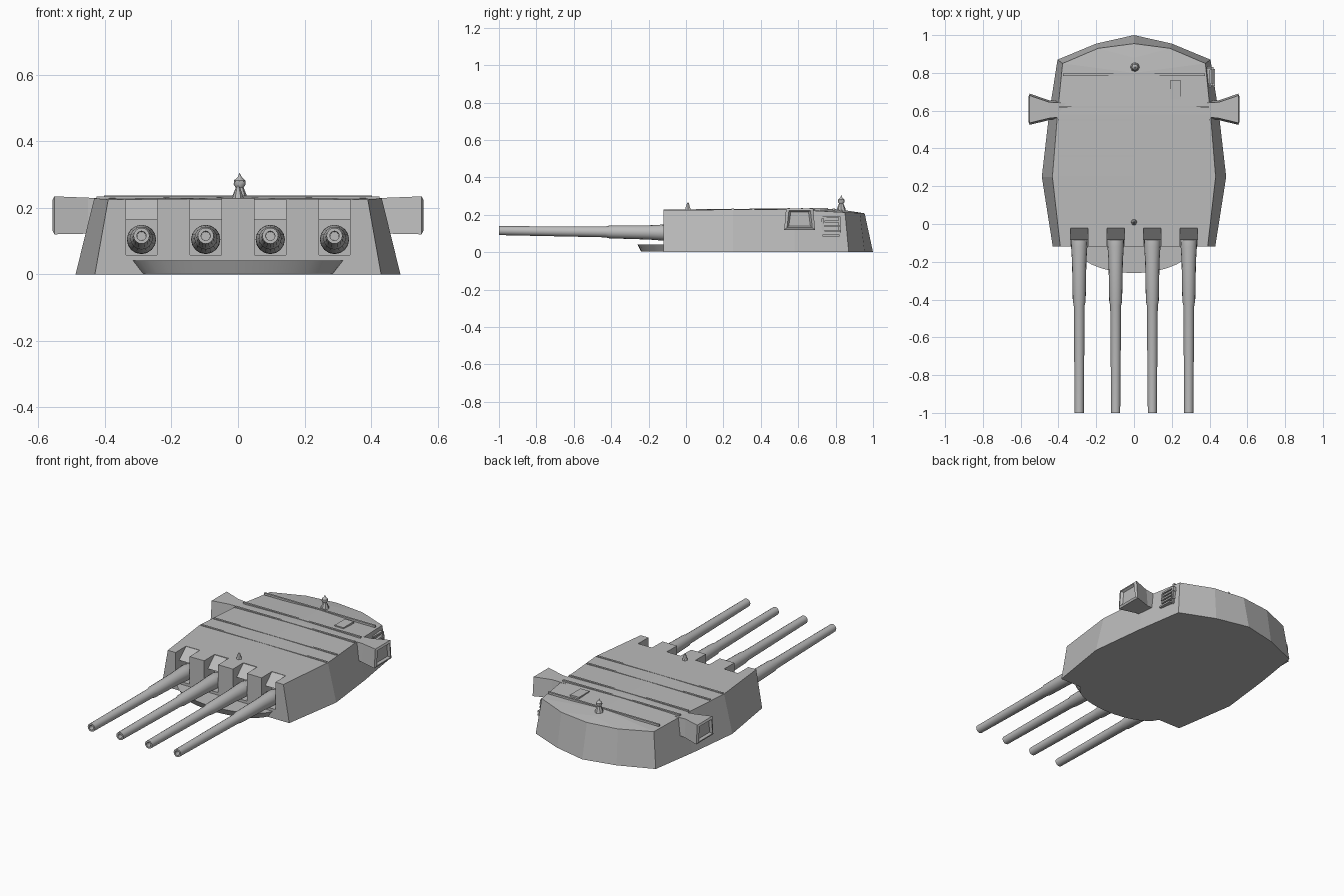
import bpy, bmesh, math
from mathutils import Matrix, Vector

if "Cube" in bpy.data.objects:
    bpy.data.objects.remove(bpy.data.objects["Cube"])

grey = bpy.data.materials.new("naval_grey")
grey.diffuse_color = (0.5, 0.5, 0.5, 1)
grey.use_nodes = True
grey.node_tree.nodes["Principled BSDF"].inputs["Base Color"].default_value = grey.diffuse_color


def finish(name, bm, smooth=None):
    bmesh.ops.remove_doubles(bm, verts=bm.verts, dist=0.0005)
    bmesh.ops.recalc_face_normals(bm, faces=bm.faces)
    me = bpy.data.meshes.new(name)
    bm.to_mesh(me)
    bm.free()
    me.materials.append(grey)
    ob = bpy.data.objects.new(name, me)
    bpy.context.collection.objects.link(ob)
    bpy.ops.object.select_all(action='DESELECT')
    ob.select_set(True)
    bpy.context.view_layer.objects.active = ob
    if smooth:
        bpy.ops.object.shade_smooth_by_angle(angle=math.radians(smooth))
    return ob


def face(bm, pts):
    bm.faces.new([bm.verts.new(p) for p in pts])


def add_box(bm, lo, hi):
    lo, hi = Vector(lo), Vector(hi)
    m = Matrix.Translation((lo + hi) / 2) @ Matrix.Diagonal((*(hi - lo), 1))
    bmesh.ops.create_cube(bm, size=1, matrix=m)


def lathe(name, profile, n, place, smooth=40):
    """Spin (radius, height) pairs; place maps a local point to the model."""
    bm = bmesh.new()
    rings = []
    for r, h in profile:
        ring = []
        for i in range(n):
            a = 2 * math.pi * i / n
            ring.append(place(r * math.cos(a), r * math.sin(a), h))
        rings.append(ring)
    verts = [[bm.verts.new(p) for p in ring] for ring in rings]
    for a, b in zip(verts, verts[1:]):
        for i in range(n):
            j = (i + 1) % n
            bm.faces.new((a[i], a[j], b[j], b[i]))
    bmesh.ops.dissolve_degenerate(bm, dist=0.0005, edges=bm.edges)
    return finish(name, bm, smooth)


# Gunhouse: sloped walls, slightly cambered roof, pointed rear
base = [(.43, -.12, 0), (.488, .25, 0), (.45, .58, 0), (.405, .87, 0), (.2, .955, 0), (0, 1, 0)]
rim = [(.39, -.12, .225), (.432, .25, .228), (.405, .58, .228), (.378, .85, .213), (.19, .93, .21), (0, .955, .208)]
spine = [(0, -.12, .228), (0, .25, .232), (0, .58, .234), (0, .8, .23), (0, .88, .22), (0, .955, .208)]
bm = bmesh.new()
for s in (1, -1):
    b, t, c = [[(s * x, y, z) for x, y, z in row] for row in (base, rim, spine)]
    for i in range(5):
        face(bm, (b[i], b[i + 1], t[i + 1], t[i]))
        face(bm, (t[i], t[i + 1], c[i + 1], c[i]) if i < 4 else (t[i], t[i + 1], c[i]))
    face(bm, (b[0], t[0], c[0], (0, -.12, 0)))
    face(bm, b + [(0, -.12, 0)])
body = finish("gunhouse", bm)

# Gun ports cut through the front wall and roof edge
gun_x = (-.29, -.097, .097, .29)
bm = bmesh.new()
for x in gun_x:
    add_box(bm, (x - .047, -.2, .058), (x + .047, -.02, .4))
cutter = finish("port_cutter", bm)
cutter.hide_render = True
bpy.context.view_layer.objects.active = body
mod = body.modifiers.new("ports", 'BOOLEAN')
mod.operation = 'DIFFERENCE'
mod.solver = 'EXACT'
mod.object = cutter
bpy.ops.object.modifier_apply(modifier=mod.name)
bpy.data.objects.remove(cutter)

# Sloped plates closing the back of each port
bm = bmesh.new()
for x in gun_x:
    l, r = x - .047, x + .047
    face(bm, ((l, -.085, .165), (r, -.085, .165), (r, -.02, .225), (l, -.02, .225)))
    face(bm, ((l, -.085, .165), (r, -.085, .165), (r, -.02, .165), (l, -.02, .165)))
finish("port_hoods", bm)

# Barrels: domed breech, stepped sleeve, slim tapered tube, open muzzle
gun = [(0, -.02), (.025, -.025), (.038, -.045), (.044, -.075), (.043, -.12), (.038, -.2),
       (.034, -.41), (.029, -.43), (.024, -.99), (.024, -1), (.014, -1), (.013, -.93), (0, -.93)]
for k, gx in enumerate(gun_x):
    lathe(f"barrel_{k + 1}", gun, 16,
          lambda a, b, h, gx=gx: (gx + a, h, .105 - .012 * (h + .12) + b))

# Curved apron under the guns
bm = bmesh.new()
upper, lower = [], []
for i in range(17):
    a = math.pi * i / 16
    cx, sy = math.cos(a), math.sin(a)
    upper.append((.32 * cx, -.1 - .16 * sy, .042))
    lower.append((.29 * cx, -.1 - .14 * sy, .003))
for i in range(16):
    face(bm, (upper[i], upper[i + 1], lower[i + 1], lower[i]))
face(bm, upper)
face(bm, lower)
face(bm, (upper[0], upper[-1], lower[-1], lower[0]))
finish("front_apron", bm, 30)

# Rangefinder arms, flaring towards the ends
for name, s in (("rangefinder_right", 1), ("rangefinder_left", -1)):
    bm = bmesh.new()
    rings = []
    for x, y0, y1, z0, z1 in ((.36, .56, .65, .125, .226), (.45, .55, .655, .122, .23),
                              (.552, .525, .69, .12, .234), (.558, .54, .675, .132, .222),
                              (.545, .55, .665, .14, .214)):
        rings.append([(s * x, y0, z0), (s * x, y1, z0), (s * x, y1 - .01, z1), (s * x, y0 + .01, z1)])
    for a, b in zip(rings, rings[1:]):
        for i in range(4):
            j = (i + 1) % 4
            face(bm, (a[i], a[j], b[j], b[i]))
    face(bm, rings[0])
    face(bm, rings[-1])
    finish(name, bm)

# Raised roof seams
bm = bmesh.new()
for y, w, d, z in ((.25, .425, .012, .233), (.36, .415, .012, .234), (.55, .402, .012, .236),
                   (.62, .395, .012, .236), (.79, .375, .012, .234)):
    add_box(bm, (-w, y - d / 2, z - .012), (w, y + d / 2, z))
finish("roof_seams", bm)

# Periscope spike at the rear and small sight at the front
lathe("rear_spike", [(0, .21), (.028, .21), (.022, .235), (.012, .26), (.018, .27), (.017, .282), (.006, .292), (0, .305)],
      8, lambda a, b, h: (.005 + a, .83 + b, h))
lathe("front_sight", [(0, .215), (.02, .215), (.015, .235), (.006, .262), (0, .268)],
      6, lambda a, b, h: (a, .01 + b, h))

# Rungs and brackets on the right rear wall
bm = bmesh.new()
for i, z in enumerate((.085, .11, .135, .16, .185)):
    x = .437 - .25 * z
    add_box(bm, (x - .05, .73 + .01 * (i % 2), z), (x + .012, .82 + .01 * (i % 2), z + .01))
add_box(bm, (.36, .725, .1), (.41, .737, .18))
add_box(bm, (.36, .815, .08), (.405, .827, .19))
finish("wall_ladder", bm)

# Low hatch on the roof
bm = bmesh.new()
add_box(bm, (.19, .66, .225), (.25, .76, .236))
finish("roof_hatch", bm)
